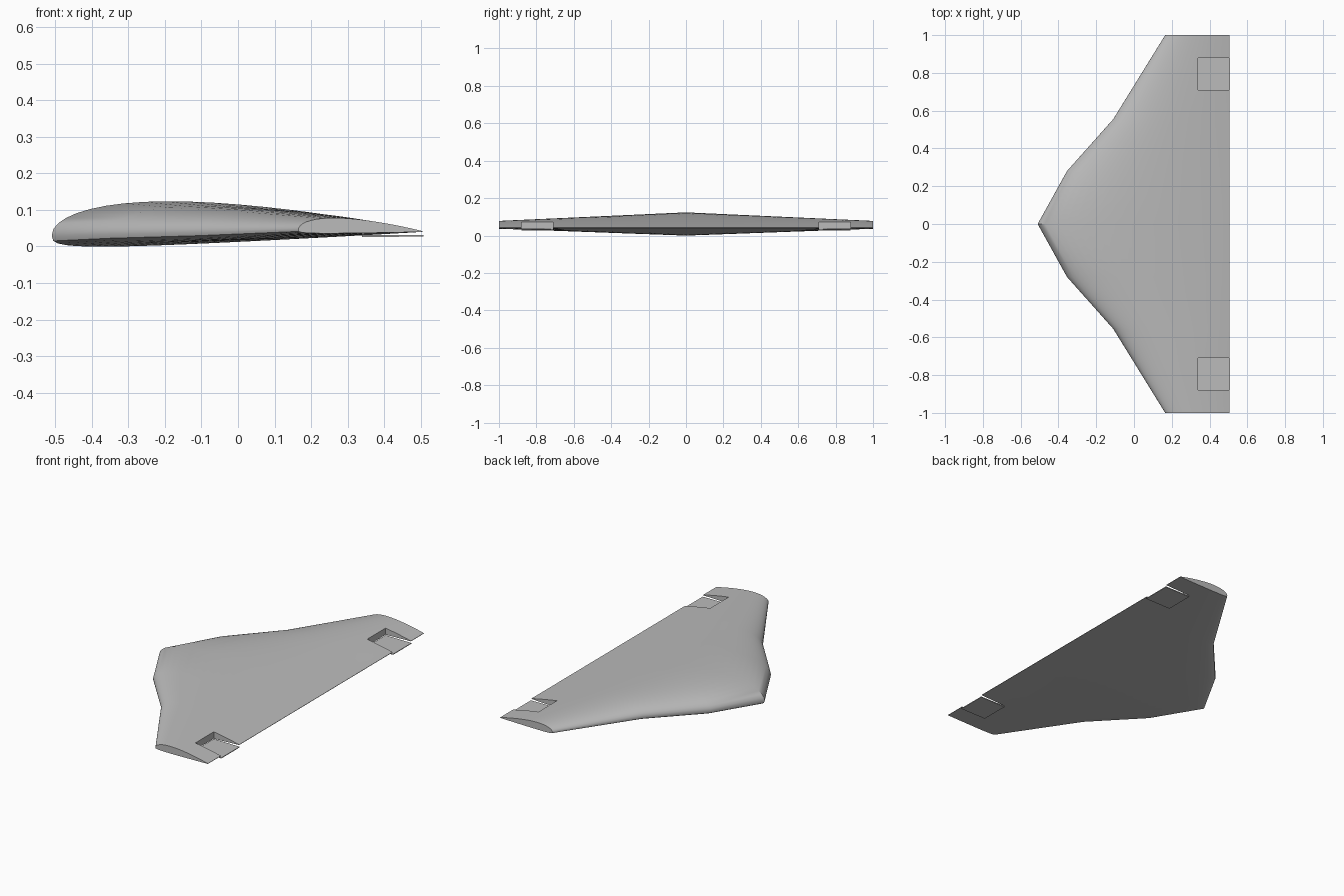
import bpy
import bmesh
from math import sqrt, cos, pi

cube = bpy.data.objects.get("Cube")
if cube:
    bpy.data.objects.remove(cube, do_unlink=True)

grey = bpy.data.materials.new("plain grey")
grey.use_nodes = True
colour = (0.5, 0.5, 0.5, 1)
grey.diffuse_color = colour
grey.node_tree.nodes["Principled BSDF"].inputs["Base Color"].default_value = colour

TRAILING_X, TRAILING_Z = 0.505, 0.041
STEPS = 24


def loft(name, sections):
    """Skin a list of equal closed sections and cap both ends."""
    bm = bmesh.new()
    rings = [[bm.verts.new(p) for p in s] for s in sections]
    n = len(rings[0])
    for a, b in zip(rings, rings[1:]):
        for i in range(n):
            j = (i + 1) % n
            bm.faces.new((a[i], a[j], b[j], b[i]))
    bm.faces.new(rings[0])
    bm.faces.new(rings[-1])
    bmesh.ops.recalc_face_normals(bm, faces=bm.faces)
    mesh = bpy.data.meshes.new(name)
    bm.to_mesh(mesh)
    bm.free()
    mesh.materials.append(grey)
    obj = bpy.data.objects.new(name, mesh)
    bpy.context.collection.objects.link(obj)
    return obj


def thickness(t):
    """Aerofoil thickness along the chord, peaking at one."""
    return 10 * (0.2969 * sqrt(t) - 0.126 * t - 0.3516 * t**2
                 + 0.2843 * t**3 - 0.1036 * t**4)


def wing_section(y, nose_x):
    """Cambered section that gets thinner towards the tip."""
    s = abs(y)
    nose_z = 0.03 + 0.015 * s
    upper, lower = 0.09 - 0.056 * s, 0.032 - 0.024 * s

    def point(t, height):
        z = nose_z + (TRAILING_Z - nose_z) * t + height
        return (nose_x + (TRAILING_X - nose_x) * t, y, z)

    ts = [(1 - cos(pi * i / STEPS)) / 2 for i in range(STEPS + 1)]
    top = [point(t, upper * thickness(t) + 0.001 * t) for t in reversed(ts)]
    base = [point(t, -lower * thickness(t**0.65) - 0.001 * t) for t in ts[1:]]
    return top + base


# Cranked wing, from one tip to the other
half = [(0, -0.51), (0.28, -0.355), (0.555, -0.11), (1, 0.165)]
stations = [(-y, x) for y, x in reversed(half[1:])] + half
wing = loft("wing", [wing_section(y, x) for y, x in stations])


def plate(name, side, profile, inner=0.71, outer=0.88):
    return loft(name, [[(x, side * y, z) for x, z in profile] for y in (inner, outer)])


# Notches in the trailing edge, with a thin lowered flap under each
notch = [(0.34, -0.1), (0.6, -0.1), (0.6, 0.2), (0.34, 0.2)]
flap = [(0.34, 0.026), (0.508, 0.027), (0.508, 0.031), (0.34, 0.032)]
bpy.context.view_layer.objects.active = wing
for side, label in ((1, "back"), (-1, "front")):
    cutter = plate("notch_cutter", side, notch)
    cutter.hide_render = True
    cut = wing.modifiers.new("notch", "BOOLEAN")
    cut.operation = "DIFFERENCE"
    cut.solver = "EXACT"
    cut.object = cutter
    bpy.ops.object.modifier_apply(modifier=cut.name)
    bpy.data.objects.remove(cutter, do_unlink=True)
    plate(label + "_flap", side, flap)

# Smooth skin with crisp tips and notches
bpy.ops.object.select_all(action="DESELECT")
wing.select_set(True)
bpy.context.view_layer.objects.active = wing
bpy.ops.object.shade_smooth_by_angle(angle=pi / 6)
